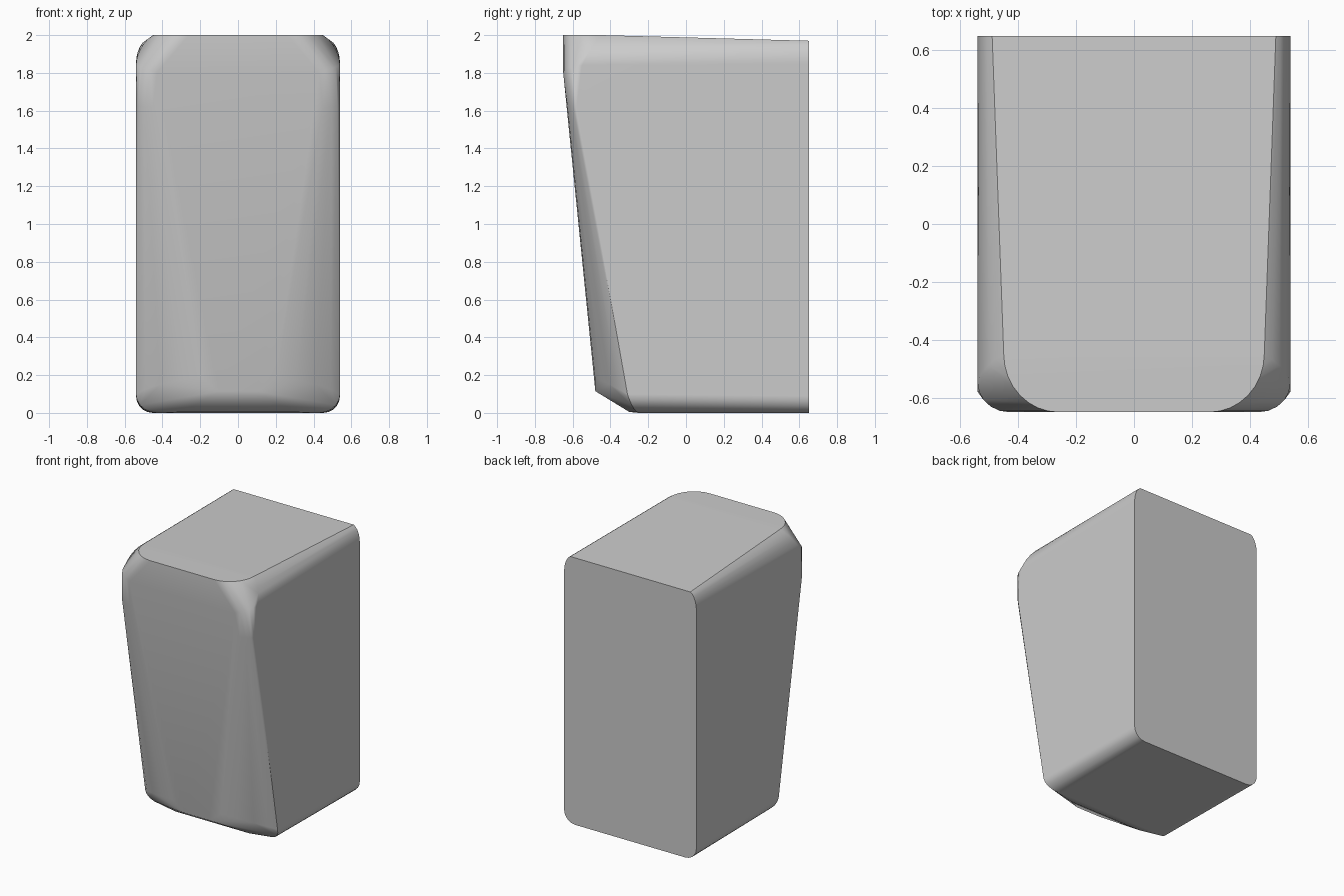
import bpy, bmesh, math
from mathutils import Vector

cube = bpy.data.objects.get("Cube")
if cube:
    bpy.data.objects.remove(cube)

grey = bpy.data.materials.new("plain_grey")
grey.use_nodes = True
colour = (0.6, 0.6, 0.6, 1)
grey.diffuse_color = colour
grey.node_tree.nodes["Principled BSDF"].inputs["Base Color"].default_value = colour


def arc(start, corner, end, steps=5):
    """Rounded corner from start to end, pulled towards the corner point."""
    a, c, b = Vector(start), Vector(corner), Vector(end)
    points = []
    for i in range(steps + 1):
        t = math.pi / 2 * i / steps
        points.append(c + (a - c) * (1 - math.sin(t)) + (b - c) * (1 - math.cos(t)))
    return points


half = []
# flat back outline: upper and lower rounded corners
half += arc((0.54, 0.65, 1.85), (0.54, 0.65, 1.95), (0.49, 0.65, 1.97))
half += arc((0.54, 0.65, 0.09), (0.54, 0.65, 0), (0.45, 0.65, 0))
# lower edge where the side meets the base
half += arc((0.54, -0.31, 0.1), (0.54, -0.28, 0), (0.43, -0.25, 0))
# upper rounded edge of the side
half += arc((0.54, -0.55, 1.84), (0.54, -0.5, 1.95), (0.45, -0.45, 2))
# rounded corner of the lid outline, and of the body just below it
half += arc((0.45, -0.45, 2), (0.45, -0.65, 2), (0.26, -0.65, 2), 8)
half += arc((0.54, -0.55, 1.84), (0.54, -0.65, 1.84), (0.43, -0.65, 1.8))
half += arc((0.54, -0.58, 1.62), (0.53, -0.63, 1.62), (0.4, -0.632, 1.62), 4)
# tapered lower front corner, and chin
half += arc((0.54, -0.31, 0.1), (0.47, -0.42, 0.16), (0.2, -0.482, 0.19), 4)
half += [Vector((0.1, -0.48, 0.115)), Vector((0.3, -0.3, 0.005))]

# body: skin both mirrored halves
bm = bmesh.new()
for p in half:
    for side in (-1, 1):
        bm.verts.new((p.x * side, p.y, p.z))
bmesh.ops.remove_doubles(bm, verts=bm.verts, dist=0.0005)
hull = bmesh.ops.convex_hull(bm, input=bm.verts)
bmesh.ops.delete(bm, geom=[v for v in bm.verts if not v.link_faces], context="VERTS")
bmesh.ops.dissolve_limit(bm, angle_limit=math.radians(1), verts=bm.verts, edges=bm.edges)
bmesh.ops.recalc_face_normals(bm, faces=bm.faces)
mesh = bpy.data.meshes.new("body")
bm.to_mesh(mesh)
bm.free()
mesh.materials.append(grey)
body = bpy.data.objects.new("body", mesh)
bpy.context.collection.objects.link(body)

bpy.context.view_layer.objects.active = body
body.select_set(True)
bpy.ops.object.shade_smooth_by_angle(angle=math.radians(30))
body.modifiers.new("even_shading", "WEIGHTED_NORMAL").keep_sharp = True
